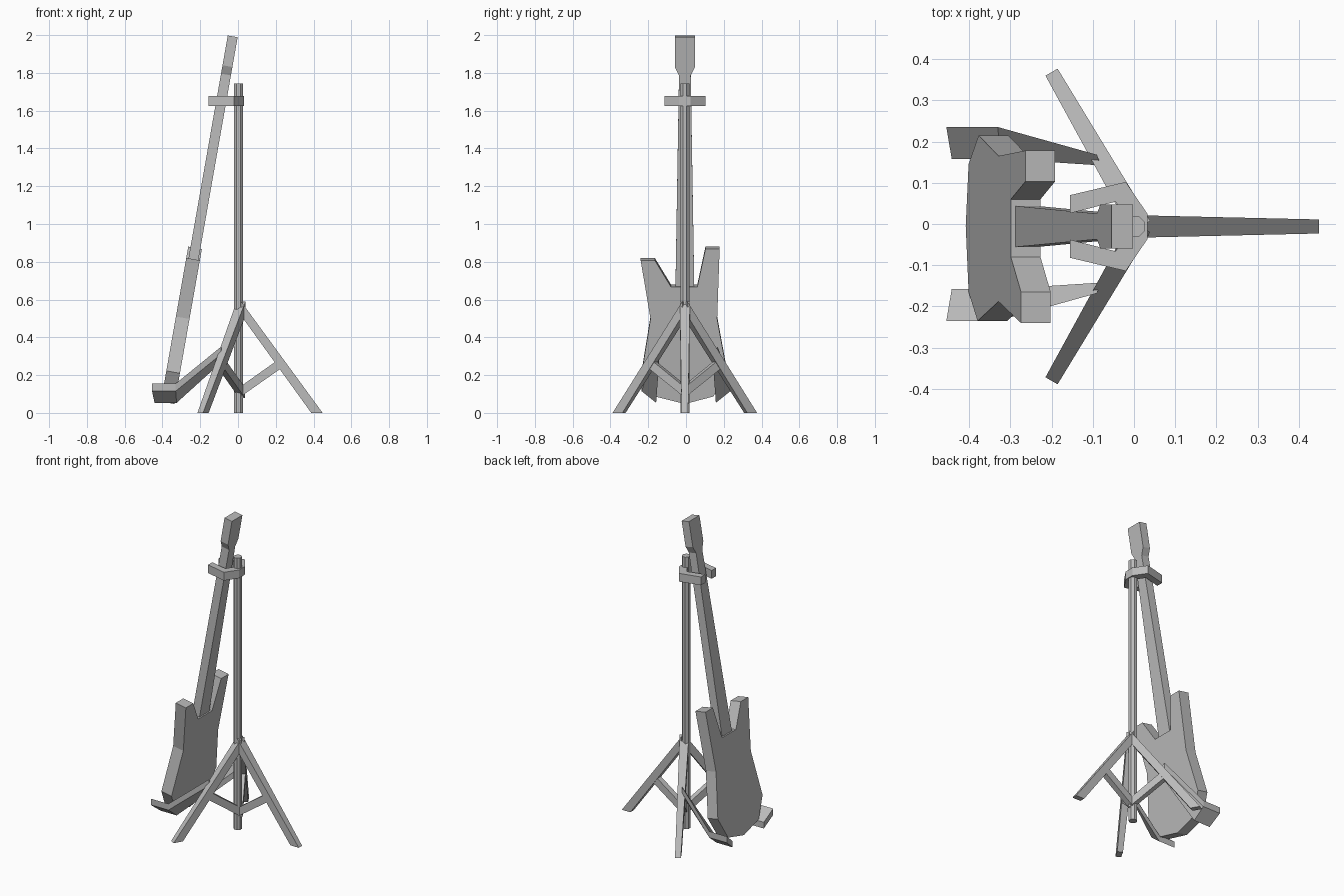
import bpy
import bmesh
from math import radians, cos, sin
from mathutils import Matrix, Vector

if "Cube" in bpy.data.objects:
    bpy.data.objects.remove(bpy.data.objects["Cube"], do_unlink=True)

grey = bpy.data.materials.new("plain_grey")
grey.use_nodes = True
grey.diffuse_color = (0.5, 0.5, 0.5, 1)
grey.node_tree.nodes["Principled BSDF"].inputs["Base Color"].default_value = (0.5, 0.5, 0.5, 1)

MID_Y = -0.006


def finish(name, bm, matrix=Matrix()):
    bm.transform(matrix)
    bmesh.ops.recalc_face_normals(bm, faces=bm.faces)
    mesh = bpy.data.meshes.new(name)
    bm.to_mesh(mesh)
    bm.free()
    mesh.materials.append(grey)
    obj = bpy.data.objects.new(name, mesh)
    bpy.context.collection.objects.link(obj)
    return obj


def loft(name, rings, matrix=Matrix()):
    """Skin a row of equal rings and cap both ends."""
    bm = bmesh.new()
    loops = [[bm.verts.new(p) for p in ring] for ring in rings]
    n = len(loops[0])
    for a, b in zip(loops, loops[1:]):
        for i in range(n):
            j = (i + 1) % n
            bm.faces.new((a[i], a[j], b[j], b[i]))
    bm.faces.new(loops[0])
    bm.faces.new(loops[-1])
    return finish(name, bm, matrix)


def slab(name, outline, low, high, matrix=Matrix()):
    """Extrude a flat outline from low to high along local z."""
    return loft(name, [[(x, y, h) for x, y in outline] for h in (low, high)], matrix)


# Guitar frame: local x runs across, local y up the leaning face, local z through it
tilt = radians(10)
across = Vector((0, 1, 0))
along = Vector((sin(tilt), 0, cos(tilt)))
depth = Vector((cos(tilt), 0, -sin(tilt)))
guitar = Matrix((across, along, depth)).transposed().to_4x4()
guitar.translation = (-0.408, 0, 0.06)

body_outline = [(-0.005, 0), (0.145, 0.04), (0.215, 0.18), (0.165, 0.457), (0.178, 0.833),
                (0.103, 0.833), (0.06, 0.63), (-0.08, 0.63), (-0.165, 0.772),
                (-0.24, 0.772), (-0.188, 0.457), (-0.235, 0.165), (-0.165, 0.04)]
slab("guitar_body", body_outline, 0, 0.073, guitar)

neck_half = [(0.05, 0.61), (0.031, 1.765), (0.053, 1.81), (0.053, 1.97)]
neck_outline = [(MID_Y + x, y) for x, y in neck_half]
neck_outline += [(MID_Y - x, y) for x, y in reversed(neck_half)]
slab("guitar_neck_and_head", neck_outline, 0.012, 0.065, guitar)

# Pole
bm = bmesh.new()
bmesh.ops.create_cone(bm, cap_ends=True, segments=8, radius1=0.026, radius2=0.026, depth=1.745)
finish("pole", bm, Matrix.Translation((0.003, MID_Y, 0.8725)) @ Matrix.Rotation(radians(22.5), 4, "Z"))


def beam(name, profile, half_widths, matrix):
    """Extrude a side profile sideways, with a half width at each point."""
    loft(name, [[(x, s * w, z) for (x, z), w in zip(profile, half_widths)] for s in (-1, 1)], matrix)


# Tripod legs and struts
for name, angle in (("left", 0), ("back", 120), ("front", 240)):
    place = Matrix.Translation((0.016, MID_Y, 0)) @ Matrix.Rotation(radians(angle), 4, "Z")
    beam(name + "_leg", [(0, 0.59), (0.432, 0), (0.372, 0), (0, 0.515)],
         [0.027, 0.017, 0.017, 0.027], place)
    beam(name + "_strut", [(-0.01, 0.135), (0.195, 0.28), (0.225, 0.245), (-0.01, 0.08)],
         [0.018] * 4, place)

# Cradle arms: slanted section bent at a knee, running from leg to tip
for name, s in (("back", 1), ("front", -1)):
    rings = []
    for x_out, x_in, outer, inner, z_out, z_in in (
            (-0.09, -0.08, 0.168, 0.142, 0.35, 0.315),
            (-0.33, -0.325, 0.235, 0.158, 0.155, 0.093),
            (-0.455, -0.442, 0.235, 0.158, 0.155, 0.093)):
        thick = 0.04
        rings.append([(x_out, s * outer, z_out), (x_in, s * inner, z_in),
                      (x_in, s * inner, z_in - thick), (x_out, s * outer, z_out - thick)])
    loft(name + "_cradle_arm", rings)

# Forked neck holder
fork_half = [(0.033, 0.03), (-0.02, 0.108), (-0.155, 0.076), (-0.155, 0.032),
             (-0.045, 0.06), (-0.018, 0.02)]
fork = fork_half + [(x, -y) for x, y in reversed(fork_half)]
slab("neck_fork", [(x, y + MID_Y) for x, y in fork], 1.625, 1.678)
